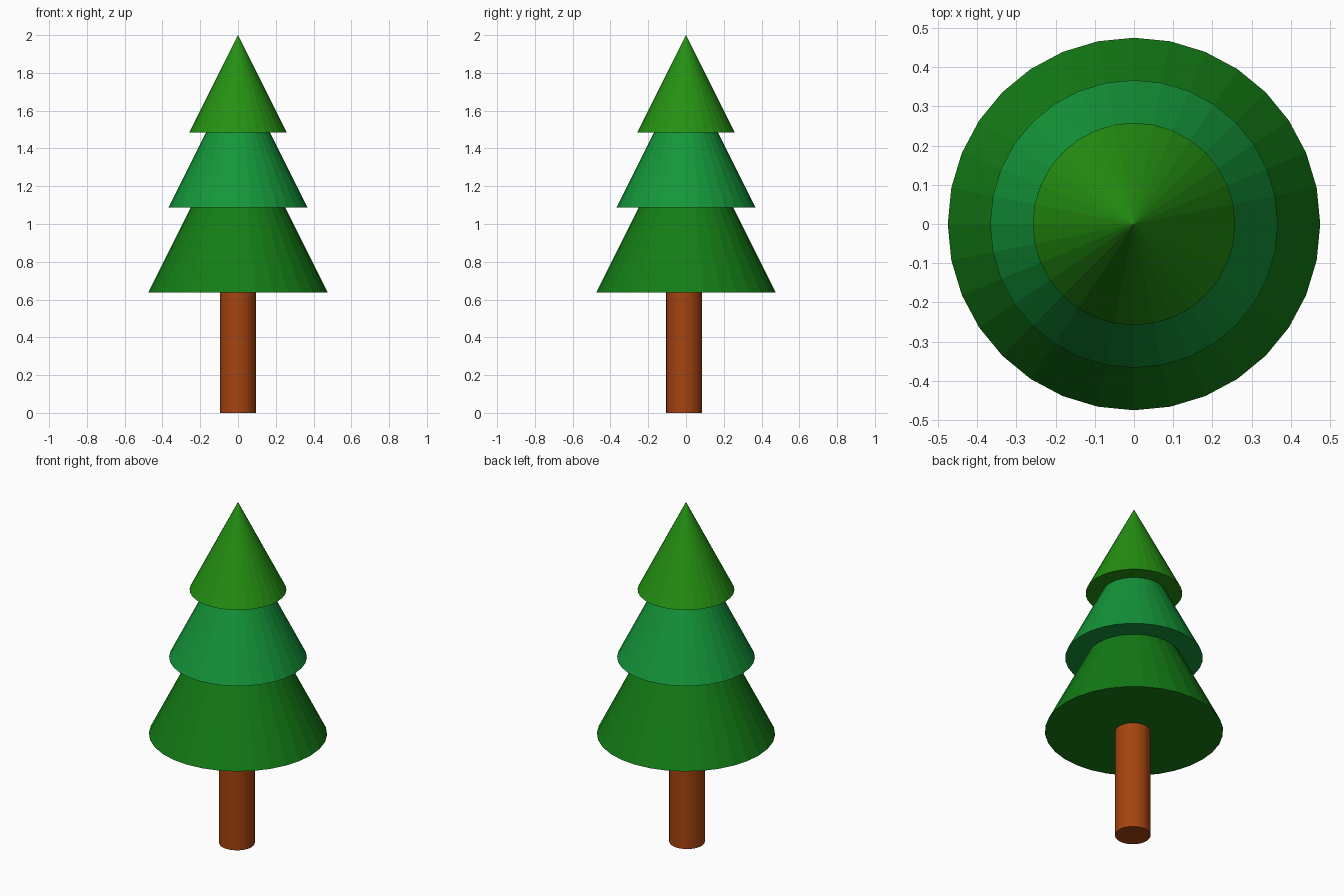
import bpy

if "Cube" in bpy.data.objects:
    bpy.data.objects.remove(bpy.data.objects["Cube"])

SIDES = 32


def paint(obj, name, color):
    mat = bpy.data.materials.new(name)
    mat.diffuse_color = (*color, 1.0)
    mat.use_nodes = True
    mat.node_tree.nodes["Principled BSDF"].inputs["Base Color"].default_value = mat.diffuse_color
    obj.data.materials.append(mat)
    obj.name = name


def tier(name, radius, base, apex, color):
    """One cone of foliage standing on height base."""
    bpy.ops.mesh.primitive_cone_add(
        vertices=SIDES, radius1=radius, radius2=0, depth=apex - base,
        location=(0, 0, (base + apex) / 2))
    paint(bpy.context.object, name, color)


# Trunk, set slightly forward and reaching into the lowest tier
TRUNK_TOP = 0.70
bpy.ops.mesh.primitive_cylinder_add(
    vertices=SIDES, radius=0.095, depth=TRUNK_TOP, location=(0, -0.01, TRUNK_TOP / 2))
paint(bpy.context.object, "trunk", (0.38, 0.058, 0.005))

# Foliage: three nested cones with the same slope
tier("lower_foliage", 0.475, 0.637, 1.587, (0.007, 0.205, 0.008))
tier("middle_foliage", 0.367, 1.088, 1.822, (0.007, 0.305, 0.041))
tier("upper_foliage", 0.258, 1.484, 2.0, (0.018, 0.283, 0.006))
